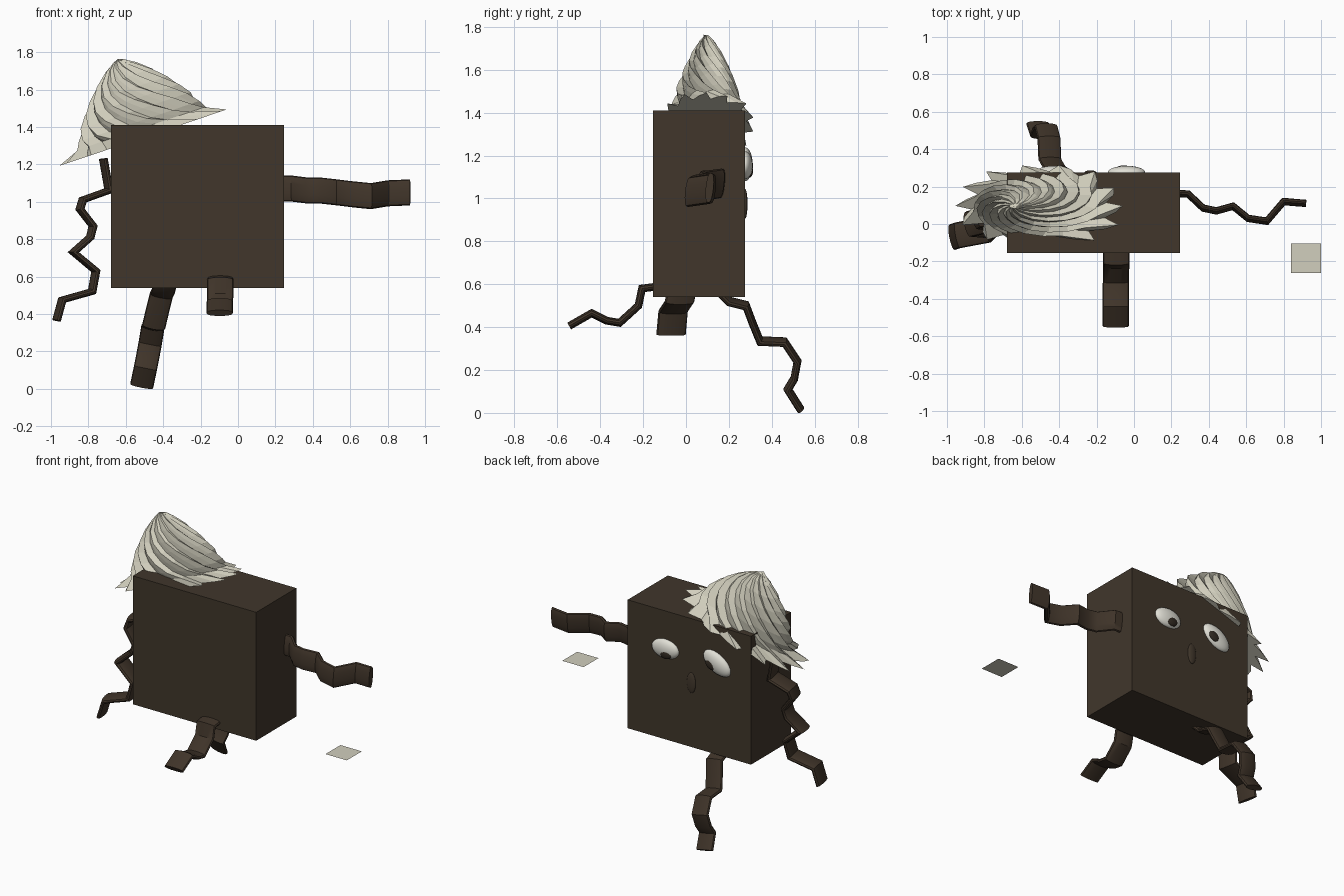
import bpy, bmesh, math, random
from mathutils import Vector, Matrix

if "Cube" in bpy.data.objects:
    bpy.data.objects.remove(bpy.data.objects["Cube"])

random.seed(4)


def material(name, rgb):
    m = bpy.data.materials.new(name)
    m.diffuse_color = (*rgb, 1)
    m.use_nodes = True
    m.node_tree.nodes["Principled BSDF"].inputs["Base Color"].default_value = m.diffuse_color
    return m


BROWN = material("dark_brown", (0.052, 0.037, 0.024))
LIMB = material("limb_brown", (0.050, 0.034, 0.022))
CREAM = material("cream", (0.64, 0.62, 0.51))
WHITE = material("eye_white", (0.75, 0.74, 0.67))
PUPIL = material("pupil_brown", (0.03, 0.022, 0.015))


def finish(name, bm, mat, smooth=None):
    bmesh.ops.recalc_face_normals(bm, faces=bm.faces)
    mesh = bpy.data.meshes.new(name)
    bm.to_mesh(mesh)
    bm.free()
    mesh.materials.append(mat)
    ob = bpy.data.objects.new(name, mesh)
    bpy.context.collection.objects.link(ob)
    if smooth:
        bpy.ops.object.select_all(action='DESELECT')
        ob.select_set(True)
        bpy.context.view_layer.objects.active = ob
        bpy.ops.object.shade_smooth_by_angle(angle=math.radians(smooth))
    return ob


def bridge(bm, rings):
    n = len(rings[0])
    for a, b in zip(rings, rings[1:]):
        for i in range(n):
            j = (i + 1) % n
            bm.faces.new((a[i], a[j], b[j], b[i]))


def ribbon(name, path, side, width=0.14, thick=0.036, sides=16):
    """Sweep a flattened oval along a zigzag path with mitred bends."""
    pts = [Vector(p) for p in path]
    side = Vector(side).normalized()
    bm = bmesh.new()
    rings = []
    for k, p in enumerate(pts):
        d0 = (p - pts[max(k - 1, 0)]).normalized()
        d1 = (pts[min(k + 1, len(pts) - 1)] - p).normalized()
        tangent = (d0 + d1).normalized()
        mitre = 1 / max(0.6, tangent.dot(d1 if d1.length else d0))
        normal = tangent.cross(side).normalized()
        ring = []
        for i in range(sides):
            a = math.tau * i / sides
            c, s = math.cos(a), math.sin(a)
            v = math.copysign(abs(s) ** 0.7, s)
            ring.append(bm.verts.new(p + side * (c * width / 2) + normal * (v * thick / 2 * mitre)))
        rings.append(ring)
    bridge(bm, rings)
    bm.faces.new(rings[0])
    bm.faces.new(rings[-1])
    return finish(name, bm, LIMB, 35)


def ellipsoid(name, centre, radii, mat, tilt=0):
    bm = bmesh.new()
    bmesh.ops.create_uvsphere(bm, u_segments=32, v_segments=16, radius=1)
    bm.transform(Matrix.Translation(centre) @ Matrix.Rotation(math.radians(tilt), 4, 'Y')
                 @ Matrix.Diagonal((*radii, 1)))
    return finish(name, bm, mat, 60)


# Box body
bm = bmesh.new()
bmesh.ops.create_cube(bm, size=1)
bm.transform(Matrix.Translation((-0.2175, 0.06, 0.975)) @ Matrix.Diagonal((0.925, 0.43, 0.87, 1)))
finish("body", bm, BROWN)

# Wavy limbs
ribbon("right_arm", [(0.20, 0.165, 1.07), (0.29, 0.16, 1.07), (0.37, 0.085, 1.06), (0.44, 0.07, 1.06),
                     (0.53, 0.095, 1.05), (0.61, 0.03, 1.04), (0.71, 0.015, 1.03),
                     (0.80, 0.12, 1.045), (0.92, 0.11, 1.05)], (0, 0.1, 1))
ribbon("left_arm", [(-0.72, 0.06, 1.23), (-0.69, 0.06, 1.06), (-0.83, 0.05, 1.01), (-0.845, 0.04, 0.96),
                    (-0.775, 0.03, 0.87), (-0.79, 0.02, 0.81), (-0.88, 0.0, 0.73),
                    (-0.76, -0.01, 0.63), (-0.78, -0.03, 0.52), (-0.94, -0.06, 0.475),
                    (-0.97, -0.07, 0.365)], (-0.2, 1, 0))
ribbon("front_leg", [(-0.095, -0.13, 0.59), (-0.095, -0.205, 0.58), (-0.095, -0.222, 0.50),
                     (-0.097, -0.31, 0.42), (-0.098, -0.37, 0.43), (-0.098, -0.44, 0.465),
                     (-0.098, -0.545, 0.405)], (1, 0, 0))
ribbon("back_leg", [(-0.39, 0.16, 0.56), (-0.40, 0.20, 0.52), (-0.41, 0.28, 0.50), (-0.43, 0.31, 0.42),
                    (-0.45, 0.345, 0.335), (-0.455, 0.46, 0.33), (-0.47, 0.52, 0.24), (-0.485, 0.505, 0.16),
                    (-0.495, 0.475, 0.11), (-0.515, 0.535, 0.015)], (1, 0, -0.2), 0.125)

# Face on the back side
ellipsoid("eye_a", (-0.04, 0.275, 1.155), (0.10, 0.036, 0.065), WHITE)
ellipsoid("eye_b", (-0.427, 0.275, 1.16), (0.11, 0.036, 0.065), WHITE, -30)
ellipsoid("pupil_a", (-0.055, 0.297, 1.13), (0.042, 0.016, 0.032), PUPIL)
ellipsoid("pupil_b", (-0.395, 0.297, 1.15), (0.042, 0.016, 0.032), PUPIL, -30)
ellipsoid("nose", (-0.233, 0.275, 0.975), (0.032, 0.012, 0.07), BROWN)

# Whipped swirl: twisted sawtooth rings on a tilted base with a jagged rim
LOBES = 14
profile = [(0.485, 0.0), (0.36, 0.05), (0.335, 0.09), (0.305, 0.15), (0.265, 0.21),
           (0.215, 0.27), (0.155, 0.335), (0.085, 0.395), (0.03, 0.43)]
bm = bmesh.new()
rings = []
for k, (r, h) in enumerate(profile):
    ring = []
    for i in range(LOBES * 3):
        lobe, part = divmod(i, 3)
        a = math.tau * (lobe + (0, 0.22, 0.62)[part]) / LOBES - 0.27 * k
        rad = r * (1.02, 0.83, 0.93)[part]
        if k == 0:
            rad *= random.uniform(0.92, 1.0)
        ring.append(bm.verts.new((rad * math.cos(a), rad * 0.48 * math.sin(a), h)))
    rings.append(ring)
bridge(bm, rings)
bm.faces.new(rings[0])
tip = bm.verts.new((0, -0.015, 0.442))
top = rings[-1]
for i in range(len(top)):
    bm.faces.new((top[i], top[(i + 1) % len(top)], tip))
bm.transform(Matrix.Translation((-0.5, 0.097, 1.345)) @ Matrix.Rotation(math.radians(-18.6), 4, 'Y'))
finish("cream_swirl", bm, CREAM)

# Loose flat square
bm = bmesh.new()
bmesh.ops.create_grid(bm, x_segments=1, y_segments=1, size=0.08)
bm.transform(Matrix.Translation((0.92, -0.183, 0.65)))
finish("loose_square", bm, CREAM)
